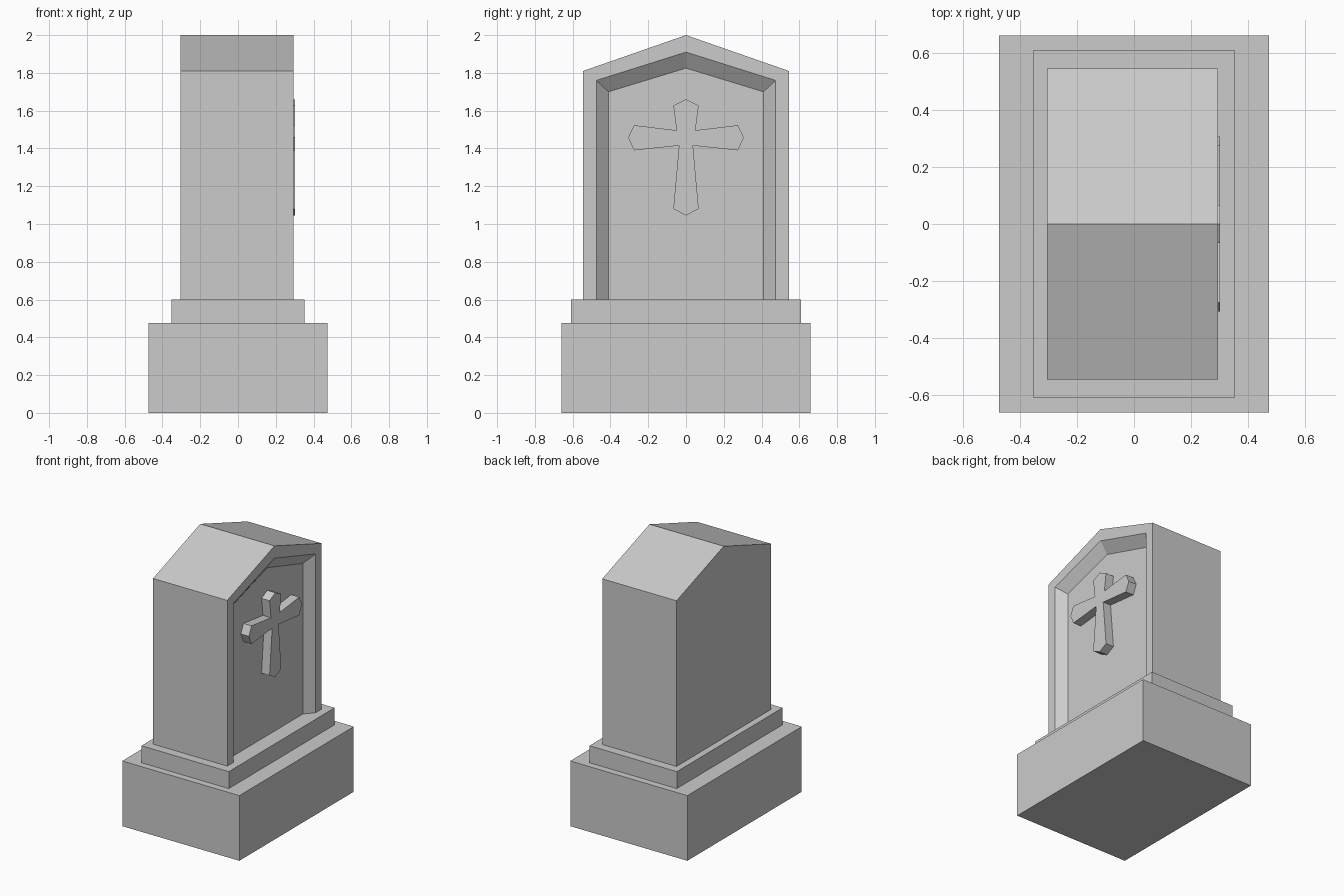
import bpy, bmesh

if "Cube" in bpy.data.objects:
    bpy.data.objects.remove(bpy.data.objects["Cube"])


def finish(name, bm):
    bmesh.ops.recalc_face_normals(bm, faces=bm.faces[:])
    mesh = bpy.data.meshes.new(name)
    bm.to_mesh(mesh)
    bm.free()
    obj = bpy.data.objects.new(name, mesh)
    bpy.context.collection.objects.link(obj)
    return obj


def box(name, hx, hy, z0, z1):
    bm = bmesh.new()
    bmesh.ops.create_cube(bm, size=1)
    for v in bm.verts:
        v.co.x *= 2 * hx
        v.co.y *= 2 * hy
        v.co.z = z0 if v.co.z < 0 else z1
    return finish(name, bm)


# Stepped plinth
box("base_block", 0.473, 0.66, 0, 0.476)
box("base_step", 0.353, 0.61, 0.476, 0.6)


# Gabled stone: outlines from the back face, round the rim, into the sunken panel
def gable(bm, x, half_width, eave, peak):
    pts = [(-half_width, 0.6), (-half_width, eave), (0, peak),
           (half_width, eave), (half_width, 0.6)]
    return [bm.verts.new((x, y, z)) for y, z in pts]


bm = bmesh.new()
rings = [gable(bm, -0.305, 0.545, 1.81, 2.0),
         gable(bm, 0.295, 0.545, 1.81, 2.0),
         gable(bm, 0.295, 0.475, 1.76, 1.91),
         gable(bm, 0.237, 0.41, 1.70, 1.825)]
for a, b in zip(rings, rings[1:]):
    for i in range(4):
        bm.faces.new((a[i], a[i + 1], b[i + 1], b[i]))
bm.faces.new(rings[0])
bm.faces.new(rings[-1])
bm.faces.new([r[0] for r in rings] + [r[4] for r in reversed(rings)])
finish("headstone", bm)

# Raised cross with flared, pointed arms (mirrored half outline)
half = [(0, 1.66), (0.067, 1.627), (0.05, 1.496), (0.257, 1.525), (0.306, 1.458),
        (0.275, 1.39), (0.037, 1.415), (0.067, 1.08), (0, 1.045)]
half[3], half[5] = (0.275, 1.523), (0.275, 1.39)
outline = half + [(-y, z) for y, z in reversed(half[1:-1])]
bm = bmesh.new()
face = bm.faces.new([bm.verts.new((0.235, y, z)) for y, z in outline])
ext = bmesh.ops.extrude_face_region(bm, geom=[face], use_keep_orig=True)
for v in ext["geom"]:
    if isinstance(v, bmesh.types.BMVert):
        v.co.x = 0.302
finish("cross", bm)
